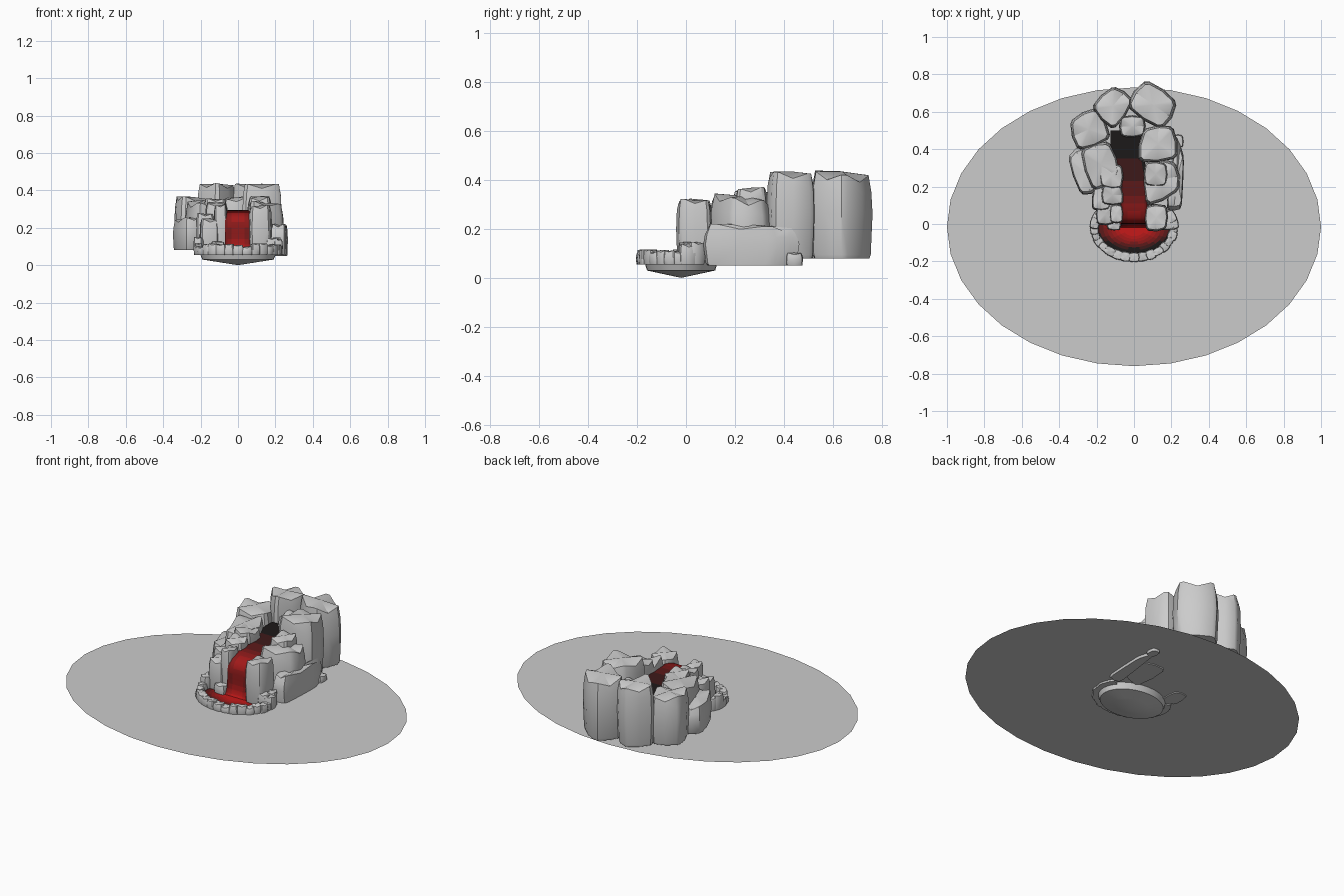
import bpy, bmesh, math, random
from mathutils import Vector

if "Cube" in bpy.data.objects:
    bpy.data.objects.remove(bpy.data.objects["Cube"])

random.seed(4)

# Lava shades from black to bright red
SHADES = []
for i in range(8):
    m = bpy.data.materials.new("lava_%d" % i)
    t = i / 7
    m.diffuse_color = (0.012 + 0.55 * t ** 1.4, 0.01, 0.01, 1)
    m.use_nodes = True
    m.node_tree.nodes["Principled BSDF"].inputs["Base Color"].default_value = m.diffuse_color
    SHADES.append(m)


def finish(name, bm, angle=35, mats=None):
    me = bpy.data.meshes.new(name)
    bmesh.ops.recalc_face_normals(bm, faces=bm.faces)
    bm.to_mesh(me)
    bm.free()
    ob = bpy.data.objects.new(name, me)
    bpy.context.collection.objects.link(ob)
    for m in mats or []:
        me.materials.append(m)
    bpy.ops.object.select_all(action='DESELECT')
    ob.select_set(True)
    bpy.context.view_layer.objects.active = ob
    bpy.ops.object.shade_smooth_by_angle(angle=math.radians(angle))
    return ob


def bridge(bm, a, b):
    n = len(a)
    for i in range(n):
        bm.faces.new((a[i], a[(i + 1) % n], b[(i + 1) % n], b[i]))


def rock(name, corners, z0, z1, bulge=0.06):
    """Bulging four-sided stone lofted from its outline, with an uneven crown."""
    pts = [Vector(c) for c in corners]
    mid = sum(pts, Vector((0, 0))) / 4
    outline = []
    for i in range(4):
        a, b = pts[i], pts[(i + 1) % 4]
        edge = (a + b) / 2
        cut = 0.1                       # chamfered corners
        outline += [a.lerp(b, cut), edge + (edge - mid) * bulge * 2, b.lerp(a, cut)]
    size = min((pts[0] - pts[2]).length, (pts[1] - pts[3]).length)
    h = z1 - z0
    cap = min(0.16 * h, 0.16 * size)
    tilt = [random.uniform(-0.1, 0.1) * size for _ in range(2)]
    rings = [(z0, 0.90), (z0 + 0.04 * h, 0.94), (z0 + 0.5 * h, 1.0),
             (z1 - 1.9 * cap, 0.96), (z1 - 0.9 * cap, 0.87)]
    bm = bmesh.new()
    prev = first = None
    for k, (z, s) in enumerate(rings):
        ring = []
        for i, p in enumerate(outline):
            q = mid + (p - mid) * s
            dz = 0
            if k >= 3:
                d = (p - mid) / size
                dz = d.x * tilt[0] + d.y * tilt[1]
                dz += (0.5 * cap if i % 3 != 1 else -0.1 * cap) * (k == 4)
            ring.append(bm.verts.new((q.x, q.y, z + dz)))
        if prev:
            bridge(bm, prev, ring)
        else:
            first = ring
        prev = ring
    bm.faces.new(first)
    top = bm.verts.new((mid.x, mid.y, z1 - 0.25 * cap))
    for i in range(12):
        bm.faces.new((prev[i], prev[(i + 1) % 12], top))
    return finish(name, bm)


def block(name, x0, x1, y0, y1, z0, z1):
    j = 0.06 * min(x1 - x0, y1 - y0)
    r = lambda: random.uniform(-j, j)
    return rock(name, [(x0 + r(), y0 + r()), (x1 + r(), y0 + r()),
                       (x1 + r(), y1 + r()), (x0 + r(), y1 + r())], z0, z1)


# Flat oval ground plate
bm = bmesh.new()
bm.faces.new([bm.verts.new((math.cos(a), -0.015 + 0.745 * math.sin(a), 0.065))
              for a in [i * math.tau / 32 for i in range(32)]])
finish("ground_plate", bm)

# Shallow bowl under the pool
N = 32
PCY = -0.02


def oval(bm, s, z):
    return [bm.verts.new((0.205 * s * math.cos(i * math.tau / N),
                          PCY + 0.15 * s * math.sin(i * math.tau / N), z)) for i in range(N)]


bm = bmesh.new()
rim = oval(bm, 1, 0.066)
low = oval(bm, 0.93, 0.03)
bridge(bm, rim, low)
mid_ring = oval(bm, 0.5, 0.016)
bridge(bm, low, mid_ring)
tip = bm.verts.new((0, PCY, 0.0))
for i in range(N):
    bm.faces.new((mid_ring[i], mid_ring[(i + 1) % N], tip))
finish("pool_bowl", bm)

# Lava pool surface, bright at the foot of the fall
bm = bmesh.new()
prev = oval(bm, 1, 0.072)
for k in range(9, 0, -1):
    ring = oval(bm, k / 10, 0.074)
    bridge(bm, prev, ring)
    prev = ring
bm.faces.new(prev)
for f in bm.faces:
    c = f.calc_center_median()
    d = math.hypot(c.x / 0.21, (c.y + 0.01) / 0.125)
    f.material_index = round(7 * max(0, min(1, 1.25 * (1 - d ** 1.6))))
finish("lava_pool", bm, mats=SHADES)

# Lava stream: flat channel, rounded lip, vertical fall
path = [(-0.02, 0.072, 0, .075, 1), (-0.012, 0.085, 0, .072, .9), (-0.006, 0.11, 0, .07, .75),
        (-0.003, 0.14, 0, .07, .55), (0, 0.17, 0, .07, .5), (0, 0.2, 0, .07, .55),
        (0.004, 0.23, 0, .07, .65), (0.015, 0.255, 0, .07, .7), (0.035, 0.272, 0, .07, .7),
        (0.07, 0.283, 0, .07, .62), (0.11, 0.289, 0, .07, .5), (0.15, 0.29, 0, .07, .4),
        (0.19, 0.292, 0, .07, .3), (0.23, 0.293, -.01, .075, .22), (0.28, 0.294, -.015, .08, .12),
        (0.35, 0.295, -.03, .085, .04), (0.42, 0.295, -.035, .09, 0), (0.5, 0.295, -.035, .09, 0)]
bm = bmesh.new()
rows = [[bm.verts.new((cx + w * u, y, z)) for u in (-1, -.8, -.5, 0, .5, .8, 1)]
        for y, z, cx, w, _ in path]
for i in range(len(path) - 1):
    for j in range(6):
        f = bm.faces.new((rows[i][j], rows[i][j + 1], rows[i + 1][j + 1], rows[i + 1][j]))
        t = (path[i][4] + path[i + 1][4]) / 2 * (0.7, .9, 1, 1, .9, .7)[j]
        f.material_index = round(7 * t)
finish("lava_stream", bm, 60, SHADES)

# Tall rocks round the back of the channel
rock("back_right_rock", [(.064, .775), (.235, .65), (.15, .50), (-.045, .63)], .08, .445)
rock("back_left_rock", [(-.11, .74), (.0, .66), (-.11, .50), (-.23, .625)], .08, .445)
rock("left_rear_rock", [(-.345, .55), (-.2, .625), (-.12, .46), (-.30, .39)], .08, .375)
rock("left_middle_rock", [(-.29, .40), (-.13, .445), (-.07, .26), (-.22, .17)], .08, .36)
rock("left_outer_rock", [(-.355, .36), (-.26, .42), (-.18, .19), (-.285, .155)], .08, .26)
rock("right_rear_rock", [(.05, .51), (.21, .525), (.235, .35), (.02, .33)], .08, .445)
rock("right_middle_rock", [(.05, .35), (.225, .33), (.245, .18), (.06, .09)], .06, .345)
block("right_upper_rock", .06, .17, .2, .33, .1, .375)
block("back_centre_rock", -.075, .055, .47, .58, .1, .37)

# Long low rock on the right flank, with a pebble behind it
rock("right_flank_rock", [(.17, .075), (.255, .08), (.268, .36), (.225, .475)], .05, .225, .02)
block("right_pebble", .21, .26, .41, .475, .05, .105)

# Columns beside the fall
block("front_right_rock", .06, .18, -.03, .1, .07, .325)
block("front_left_column", -.125, -.062, .01, .1, .07, .325)
block("front_left_low_rock", -.195, -.105, .0, .11, .06, .255)
block("left_step_rock", -.175, -.06, .1, .205, .07, .34)
block("left_upper_rock", -.18, -.06, .195, .32, .07, .36)
block("left_side_rock", -.22, -.13, .08, .2, .06, .28)

# Stones round the pool rim, larger towards the back
COUNT = 19
for i in range(COUNT):
    a = math.radians(158 + 224 * i / (COUNT - 1))
    c = Vector((0.212 * math.cos(a), PCY + 0.158 * math.sin(a)))
    back = i in (0, 1, COUNT - 2, COUNT - 1)
    out = Vector((math.cos(a) * 0.75, math.sin(a))).normalized()
    side = Vector((-out.y, out.x))
    w = random.uniform(.023, .029) * (1.2 if back else 1)
    d = random.uniform(.018, .025) * (1.2 if back else 1)
    top = random.uniform(.095, .118) + (.035 if back else 0)
    rock("rim_stone_%02d" % i, [c - side * w - out * d, c + side * w - out * d,
                                c + side * w + out * d, c - side * w + out * d], .055, top)
block("fall_foot_stone_left", -.14, -.075, -.03, .02, .06, .13)
block("fall_foot_stone_right", .15, .215, -.03, .04, .06, .15)
